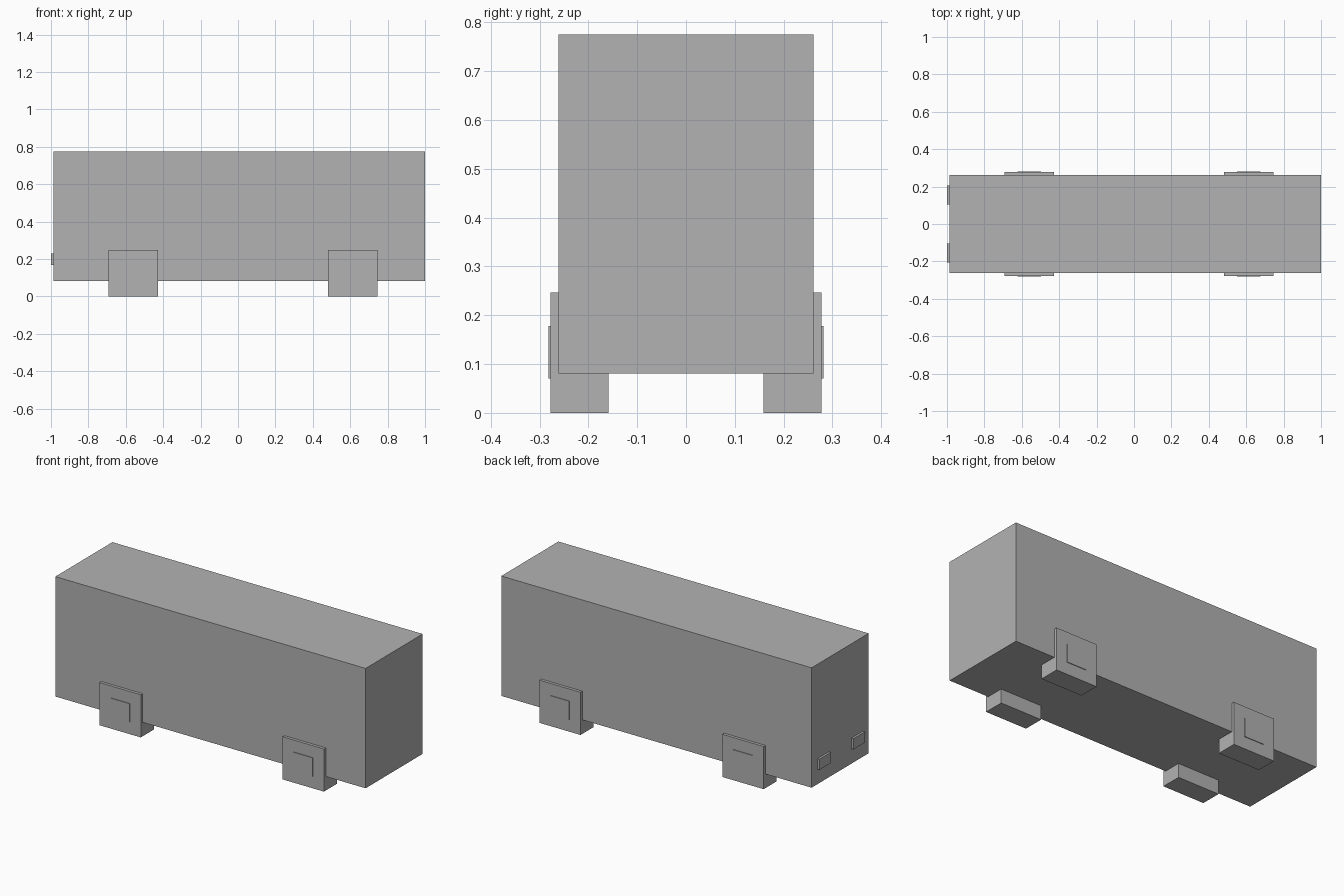
import bpy

cube = bpy.data.objects.get("Cube")
if cube:
    bpy.data.objects.remove(cube, do_unlink=True)

# Single flat grey
grey = bpy.data.materials.new("plain_grey")
grey.use_nodes = True
colour = (0.448, 0.448, 0.448, 1)
grey.diffuse_color = colour
grey.node_tree.nodes["Principled BSDF"].inputs["Base Color"].default_value = colour


def box(name, x, y, z):
    """Box spanning the (low, high) range on each axis."""
    bpy.ops.mesh.primitive_cube_add(size=1)
    obj = bpy.context.object
    obj.name = name
    spans = (x, y, z)
    for v in obj.data.vertices:
        v.co = [lo if c < 0 else hi for c, (lo, hi) in zip(v.co, spans)]
    obj.data.materials.append(grey)
    return obj


def mirrored(side, low, high):
    return tuple(sorted((side * low, side * high)))


# Long box body
box("body", (-0.987, 1.0), (-0.261, 0.261), (0.081, 0.775))

for side, label in ((-1, "right"), (1, "left")):
    # Square wheels with raised hub plates
    for end, cx in (("rear", -0.56), ("front", 0.613)):
        box(f"{end}_wheel_{label}", (cx - 0.132, cx + 0.132),
            mirrored(side, 0.159, 0.278), (0, 0.247))
        box(f"{end}_hub_{label}", (cx - 0.062, cx + 0.062),
            mirrored(side, 0.27, 0.282), (0.07, 0.178))
    # Small lamps on the end wall
    box(f"tail_lamp_{label}", (-1.0, -0.98),
        mirrored(side, 0.104, 0.207), (0.167, 0.229))
